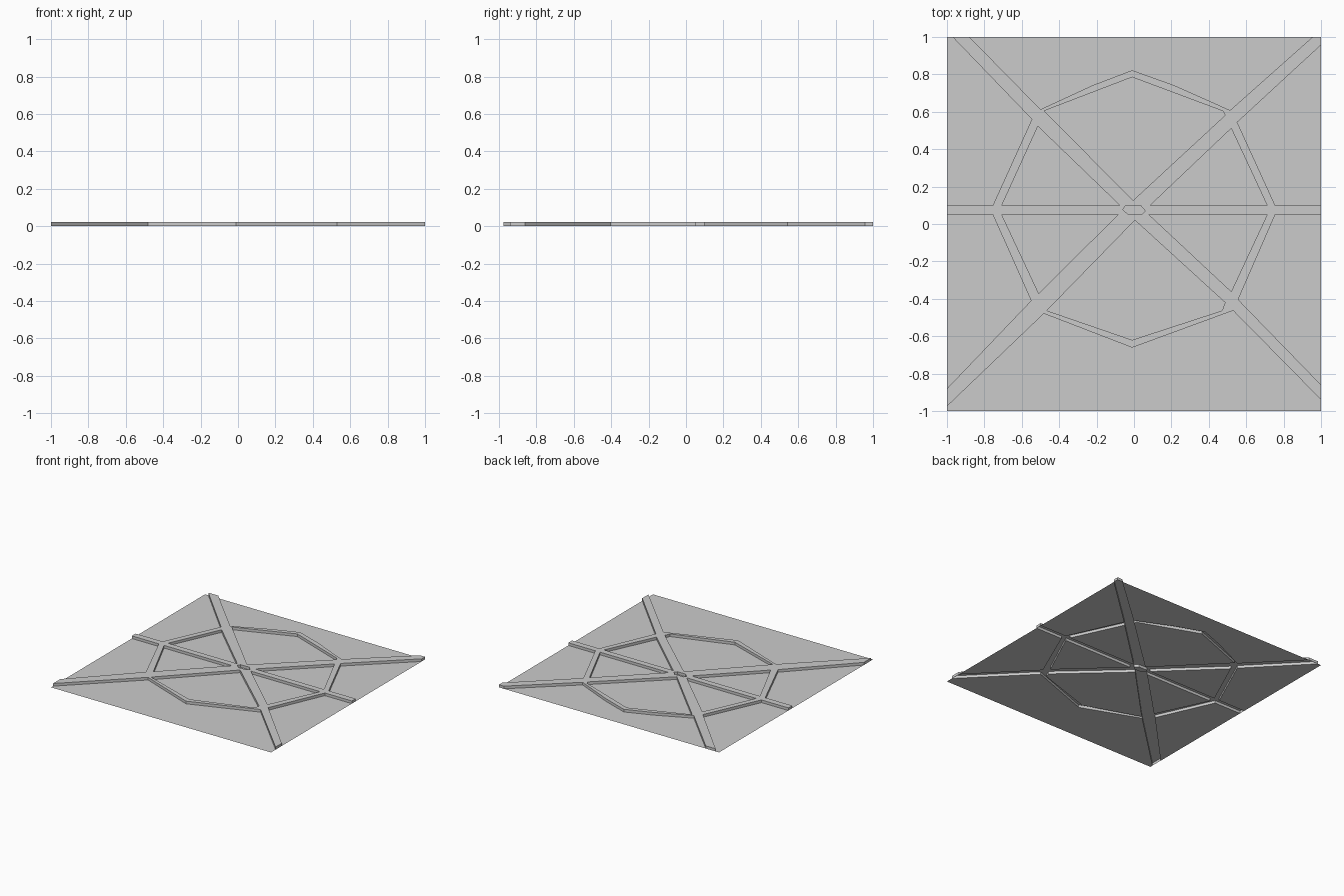
import bpy
from mathutils import Vector
from mathutils.geometry import tessellate_polygon

if "Cube" in bpy.data.objects:
    bpy.data.objects.remove(bpy.data.objects["Cube"])

ROAD_Z = 0.022

# Edges of the outer plots facing the roads, clockwise from the top plot,
# each with the sheet corners that complete the plot
outer_plots = {
    "north_plot": ([(-.88, 1), (-.50, .613), (-.22, .742), (-.01, .822),
                    (.214, .742), (.514, .608), (.955, 1)], []),
    "east_upper_plot": ([(1, .957), (.552, .544), (.755, .099), (1, .099)], []),
    "east_lower_plot": ([(1, .05), (.755, .05), (.557, -.404), (1, -.86)], []),
    "south_plot": ([(1, -.94), (.53, -.463), (-.01, -.661), (-.482, -.479),
                    (-1, -.975)], [(-1, -1), (1, -1)]),
    "west_lower_plot": ([(-1, -.88), (-.55, -.41), (-.755, .05), (-1, .05)], []),
    "west_upper_plot": ([(-1, .099), (-.755, .099), (-.546, .56), (-.97, 1)],
                        [(-1, 1)]),
}

# Plots enclosed by the ring road
inner_plots = {
    "north_inner_plot": [(-.48, .605), (-.01, .785), (.477, .603), (.487, .581),
                         (-.005, .126)],
    "east_upper_inner_plot": [(.52, .511), (.712, .099), (.086, .099)],
    "east_lower_inner_plot": [(.712, .05), (.52, -.361), (.08, .05)],
    "south_inner_plot": [(.005, .02), (.487, -.42), (.471, -.463), (-.01, -.62),
                         (-.466, -.463)],
    "west_lower_inner_plot": [(-.086, .05), (-.509, -.372), (-.707, .05)],
    "west_upper_inner_plot": [(-.707, .099), (-.514, .522), (-.075, .099)],
    "centre_island": [(-.06, .077), (-.045, .099), (.035, .099), (.06, .07),
                      (.04, .05), (-.03, .05)],
}


def add_mesh(name, verts, faces):
    mesh = bpy.data.meshes.new(name)
    mesh.from_pydata(verts, [], faces)
    mesh.update()
    obj = bpy.data.objects.new(name, mesh)
    bpy.context.collection.objects.link(obj)


def turned(points, ccw):
    area = sum(a[0] * b[1] - b[0] * a[1]
               for a, b in zip(points, points[1:] + points[:1]))
    return points if (area > 0) == ccw else points[::-1]


def add_plot(name, points):
    points = turned(points, True)
    add_mesh(name, [(x, y, 0) for x, y in points], [list(range(len(points)))])


# Flat ground plots
for name, (edge, corners) in outer_plots.items():
    add_plot(name, edge + corners)
for name, points in inner_plots.items():
    add_plot(name, points)

# Raised road network: top surface with holes, open underneath
outline = []
for name, (edge, corners) in outer_plots.items():
    outline += edge
    if name == "north_plot":
        outline.append((1, 1))
loops = [turned(outline, False)] + [turned(p, True) for p in inner_plots.values()]
flat = [p for loop in loops for p in loop]
n = len(flat)
verts = [(x, y, ROAD_Z) for x, y in flat] + [(x, y, 0) for x, y in flat]
faces = []
for tri in tessellate_polygon([[Vector((x, y, 0)) for x, y in l] for l in loops]):
    a, b, c = (Vector(flat[i]) for i in tri)
    up = (b - a).cross(c - a) > 0
    faces.append(tuple(tri) if up else tuple(tri)[::-1])

# Kerb walls and road ends
start = 0
for loop in loops:
    for k in range(len(loop)):
        i, j = start + k, start + (k + 1) % len(loop)
        faces.append((i, j, j + n, i + n))
    start += len(loop)
add_mesh("road_network", verts, faces)
